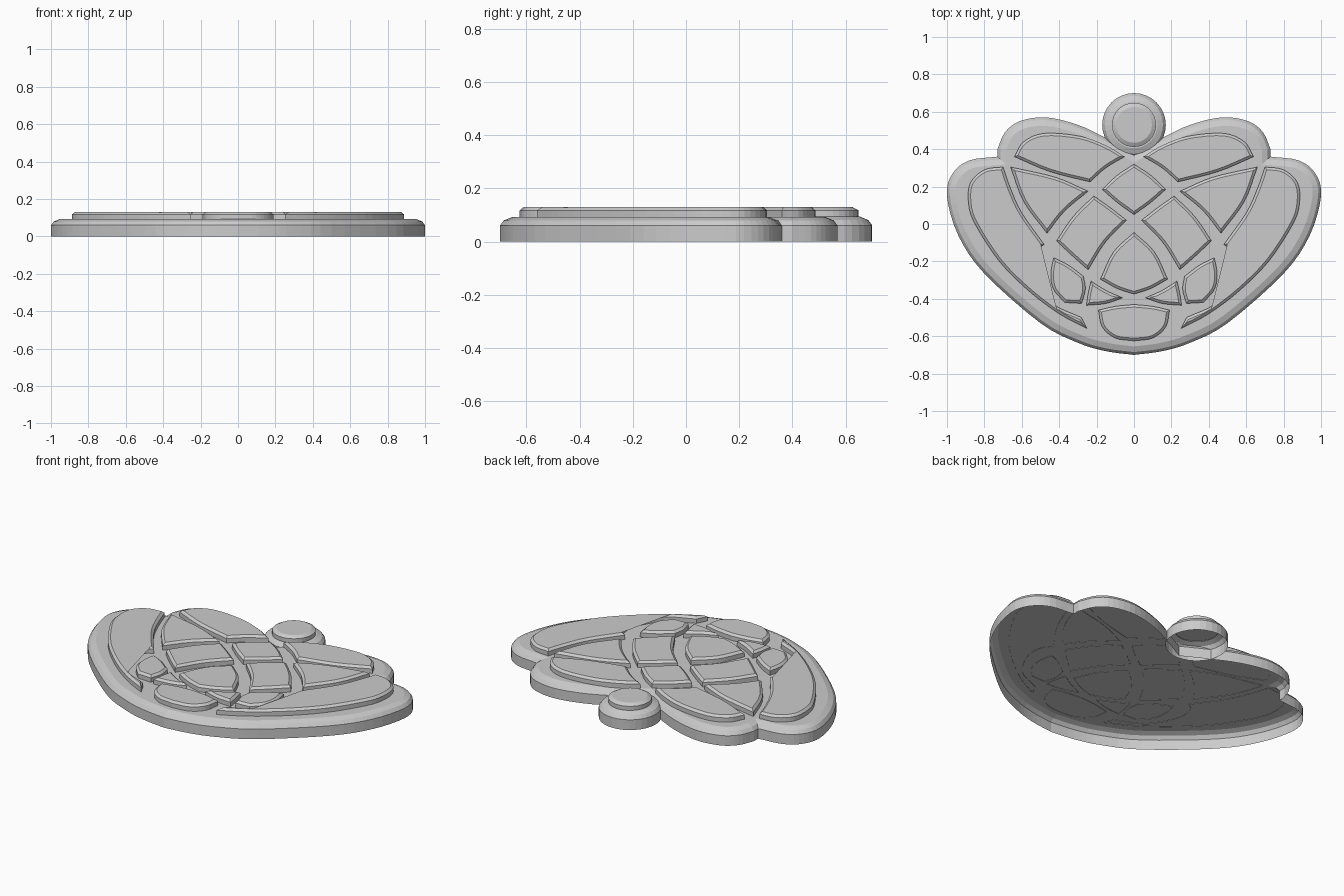
import bpy
import bmesh
import math
from mathutils import Vector

if "Cube" in bpy.data.objects:
    bpy.data.objects.remove(bpy.data.objects["Cube"], do_unlink=True)

metal = bpy.data.materials.new("plain_grey")
metal.use_nodes = True
GREY = (0.6, 0.6, 0.6, 1)
metal.diffuse_color = GREY
metal.node_tree.nodes["Principled BSDF"].inputs["Base Color"].default_value = GREY


def spline(points, steps=4):
    """Smooth curve through the points, leaving out the last one."""
    pts = [Vector(p) for p in points]
    if len(pts) == 2:
        return pts[:1]
    ends = [2 * pts[0] - pts[1]] + pts + [2 * pts[-1] - pts[-2]]
    result = []
    for a, b, c, d in zip(ends, ends[1:], ends[2:], ends[3:]):
        for step in range(steps):
            t = step / steps
            result.append(b + (c - a) * t / 2
                          + (a * 2 - b * 5 + c * 4 - d) * t * t / 2
                          + (b * 3 - a - c * 3 + d) * t ** 3 / 2)
    return result


def closed_path(sides):
    """Join smooth sides at sharp corners into a loop."""
    loop = []
    for side, following in zip(sides, sides[1:] + sides[:1]):
        loop += spline(side + following[:1])
    return loop


def symmetric_path(sides):
    """Join the sides from one centre point to the other, then mirror them."""
    half = []
    for side, following in zip(sides, sides[1:]):
        half += spline(side + following[:1])
    half.append(Vector(sides[-1][0]))
    return half + mirrored(half[1:-1])[::-1]


def mirrored(loop):
    return [Vector((-p.x, p.y)) for p in loop]


def circle(centre, radius, count=32):
    return [Vector(centre) + radius * Vector((math.cos(k * math.tau / count),
                                              math.sin(k * math.tau / count)))
            for k in range(count)]


def inset(loop, distance):
    """Move a counter-clockwise loop inwards with mitred corners."""
    result = []
    for i, p in enumerate(loop):
        before = (p - loop[i - 1]).normalized()
        after = (loop[(i + 1) % len(loop)] - p).normalized()
        n = Vector((-before.y, before.x))
        m = Vector((-after.y, after.x))
        result.append(p + (n + m) * distance / max(1 + n.dot(m), 0.3))
    return result


def shell(name, loop, profile):
    """Open-bottomed cap: rings of (inset, height), closed by a flat top."""
    area = sum(loop[i - 1].cross(loop[i]) for i in range(len(loop)))
    if area < 0:
        loop = loop[::-1]
    bm = bmesh.new()
    rings = []
    for distance, z in profile:
        ring = inset(loop, distance) if distance else loop
        rings.append([bm.verts.new((p.x, p.y, z)) for p in ring])
    for low, high in zip(rings, rings[1:]):
        for i in range(len(loop)):
            bm.faces.new((low[i - 1], low[i], high[i], high[i - 1]))
    bm.faces.new(rings[-1])
    mesh = bpy.data.meshes.new(name)
    bm.to_mesh(mesh)
    bm.free()
    mesh.materials.append(metal)
    obj = bpy.data.objects.new(name, mesh)
    bpy.context.collection.objects.link(obj)
    return obj


RIM = [(0, 0), (0, .06), (.015, .08), (.045, .092)]
TILE = [(0, .09), (0, .118), (.014, .13)]

# Hollow base with two lower wings and two upper lobes
base = symmetric_path([
    [(0, -.7), (.15, -.68), (.3, -.635), (.5, -.53), (.8, -.265), (.94, -.06),
     (1, .15), (.97, .27), (.88, .34)],
    [(.73, .36)],
    [(.73, .4), (.69, .49), (.61, .55), (.47, .57), (.3, .53), (.15, .46)],
    [(0, .38)],
])
shell("base", base, RIM)

# Round hanging tab with its raised button
TAB_CENTRE = (0, .53)
shell("tab", circle(TAB_CENTRE, .17), [(d, z * 1.02) for d, z in RIM])
shell("tab_button", circle(TAB_CENTRE, .118), [(0, .09), (0, .118), (.022, .13)])

# Raised tiles on both sides
side_tiles = {
    "wing_tile": [
        [(.7, .305), (.8, .29), (.875, .22), (.885, .11), (.85, 0),
         (.72, -.2), (.56, -.36), (.4, -.48)],
        [(.25, -.56)],
        [(.28, -.5), (.44, -.42), (.53, -.26), (.525, -.15)],
        [(.48, -.11), (.6, .06), (.66, .19)],
    ],
    "lobe_tile": [
        [(.64, .36), (.59, .44), (.48, .485), (.29, .47), (.15, .42)],
        [(.05, .36), (.15, .3)],
        [(.235, .225), (.45, .28)],
    ],
    "shoulder_tile": [
        [(.66, .305), (.42, .25)],
        [(.245, .175), (.37, .07)],
        [(.465, -.05), (.59, .12)],
    ],
    "diamond_tile": [
        [(.215, .15), (.13, .09)],
        [(.04, .02), (.155, -.1)],
        [(.245, -.245), (.33, -.17)],
        [(.415, -.09), (.325, .04)],
    ],
    "hook_tile": [
        [(.43, -.18), (.35, -.22)],
        [(.27, -.28), (.26, -.35)],
        [(.28, -.425)],
        [(.37, -.42), (.43, -.35), (.445, -.27)],
    ],
    "wedge_tile": [
        [(.23, -.305), (.15, -.355)],
        [(.06, -.395), (.15, -.425)],
        [(.255, -.435), (.245, -.37)],
    ],
}
for name, sides in side_tiles.items():
    loop = closed_path(sides)
    shell("left_" + name, loop, TILE)
    shell("right_" + name, mirrored(loop), TILE)

# Raised tiles on the centre line
centre_tiles = {
    "upper_centre_tile": [
        [(0, .05), (.09, .115)], [(.17, .185), (.09, .26)], [(0, .32)]],
    "middle_centre_tile": [
        [(0, -.375), (.09, -.345)], [(.18, -.295), (.11, -.15)], [(0, -.045)]],
    "lower_centre_tile": [
        [(0, -.625), (.1, -.61), (.17, -.55)], [(.19, -.46), (.1, -.44)],
        [(0, -.43)]],
}
for name, sides in centre_tiles.items():
    shell(name, symmetric_path(sides), TILE)
